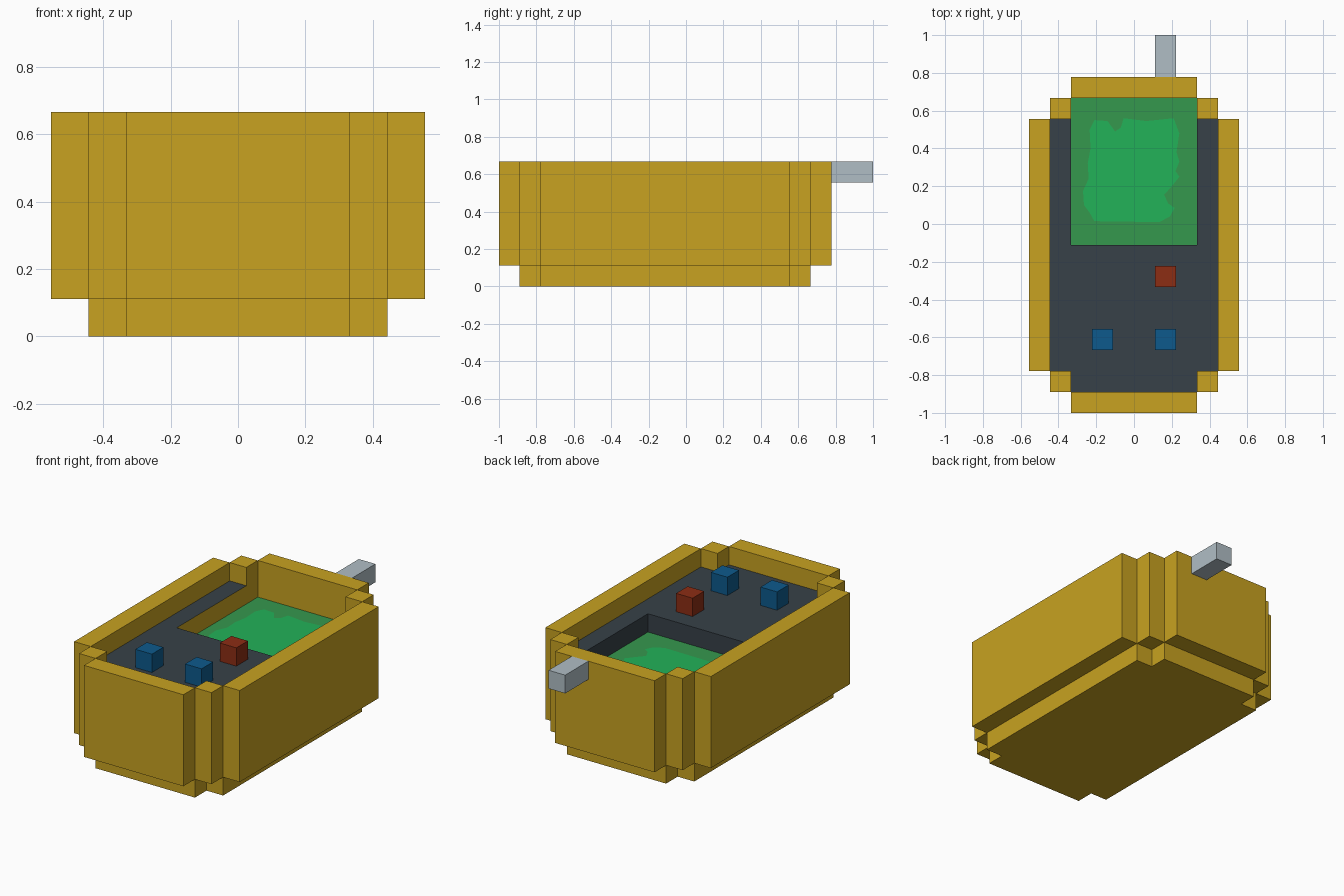
import bpy, bmesh
from mathutils import Vector

if "Cube" in bpy.data.objects:
    bpy.data.objects.remove(bpy.data.objects["Cube"])

U = 1 / 9  # size of one block


def material(name, rgb):
    m = bpy.data.materials.new(name)
    m.diffuse_color = (*rgb, 1)
    m.use_nodes = True
    m.node_tree.nodes["Principled BSDF"].inputs["Base Color"].default_value = m.diffuse_color
    return m


YELLOW = material("mustard_yellow", (0.578, 0.361, 0.015))
DARK = material("dark_slate", (0.038, 0.053, 0.065))
GREEN = material("screen_green", (0.036, 0.314, 0.076))
GLOW = material("bright_green", (0.016, 0.445, 0.098))
RED = material("brick_red", (0.262, 0.026, 0.007))
BLUE = material("button_blue", (0.004, 0.102, 0.262))
GREY = material("light_grey", (0.434, 0.515, 0.558))

DIRS = {(1, 0, 0): ((1, 0, 0), (1, 1, 0), (1, 1, 1), (1, 0, 1)),
        (-1, 0, 0): ((0, 0, 0), (0, 0, 1), (0, 1, 1), (0, 1, 0)),
        (0, 1, 0): ((0, 1, 0), (0, 1, 1), (1, 1, 1), (1, 1, 0)),
        (0, -1, 0): ((0, 0, 0), (1, 0, 0), (1, 0, 1), (0, 0, 1)),
        (0, 0, 1): ((0, 0, 1), (1, 0, 1), (1, 1, 1), (0, 1, 1)),
        (0, 0, -1): ((0, 0, 0), (0, 1, 0), (1, 1, 0), (1, 0, 0))}


def block(x0, x1, y0, y1, z0, z1):
    return {(x, y, z) for x in range(x0, x1) for y in range(y0, y1) for z in range(z0, z1)}


def finish(bm, name, mats):
    me = bpy.data.meshes.new(name)
    bm.to_mesh(me)
    bm.free()
    for m in mats:
        me.materials.append(m)
    ob = bpy.data.objects.new(name, me)
    bpy.context.collection.objects.link(ob)
    return ob


def build(name, cells, solid, mats, rule=None):
    """Skin the part's blocks, leaving out faces buried in the solid body."""
    bm = bmesh.new()
    for c in sorted(cells):
        for d, corners in DIRS.items():
            if tuple(a + b for a, b in zip(c, d)) in solid:
                continue
            f = bm.faces.new([bm.verts.new((Vector(c) + Vector(k)) * U) for k in corners])
            f.material_index = rule(c, d) if rule else 0
    bmesh.ops.remove_doubles(bm, verts=bm.verts, dist=1e-4)
    bmesh.ops.dissolve_limit(bm, angle_limit=0.01, verts=bm.verts, edges=bm.edges,
                             delimit={'MATERIAL'})
    return finish(bm, name, mats)


# Stepped body: base slab, then walls one block further out
base = block(-4, 4, -7, 5, 0, 1) | block(-3, 3, -8, 6, 0, 1)
body = (block(-5, 5, -7, 5, 1, 6) | block(-4, 4, -8, 6, 1, 6)
        | block(-3, 3, -9, 7, 1, 6) | base)
opening = block(-4, 4, -7, 5, 5, 6) | block(-3, 3, -8, 6, 5, 6)
recess = block(-3, 3, -1, 6, 4, 5)
panel = (block(-4, 4, -7, 5, 4, 5) | block(-3, 3, -8, -7, 4, 5)) - recess
screen = block(-3, 3, -1, 6, 3, 4)
antenna = block(1, 2, 7, 9, 5, 6)
solid = (body - opening - recess) | antenna

build("case", body - opening - recess - panel - screen, solid, [YELLOW])
# the left side of the screen recess shows the case colour
build("control_panel", panel, solid, [DARK, YELLOW],
      lambda c, d: 1 if c[0] == -4 and d == (1, 0, 0) else 0)
build("screen", screen, solid, [GREEN])
build("antenna", antenna, solid, [GREY])

# Buttons
for name, x, y, mat in (("red_button", 1, -3, RED),
                        ("blue_button_left", -2, -6, BLUE),
                        ("blue_button_right", 1, -6, BLUE)):
    cell = block(x, x + 1, y, y + 1, 5, 6)
    build(name, cell, cell, [mat])

# Bright map patch on the screen
outline = [(-.235, .50), (-.21, .55), (-.14, .545), (-.10, .49), (-.07, .51), (-.055, .56),
           (.065, .545), (.21, .56), (.24, .48), (.225, .38), (.24, .33), (.22, .28),
           (.24, .25), (.20, .20), (.16, .155), (.18, .11), (.215, .085), (.19, .04),
           (.135, .01), (-.21, .015), (-.235, .06), (-.265, .10), (-.27, .175),
           (-.24, .24), (-.245, .32), (-.23, .40)]
bm = bmesh.new()
bm.faces.new([bm.verts.new((x, y, 4 * U + 0.003)) for x, y in reversed(outline)])
finish(bm, "screen_patch", [GLOW])
